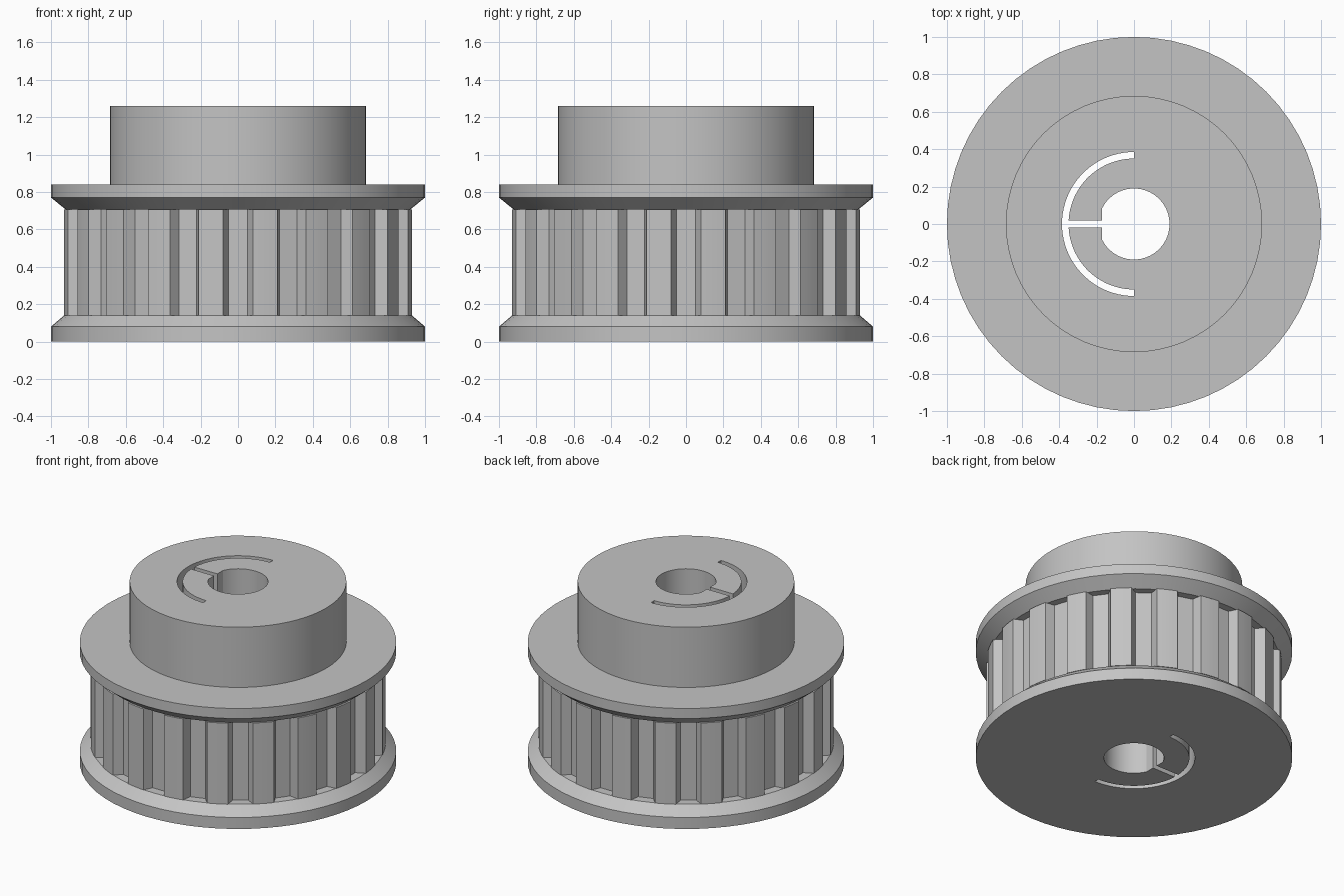
import bpy
import bmesh
from math import asin, cos, sin, radians, pi

if "Cube" in bpy.data.objects:
    bpy.data.objects.remove(bpy.data.objects["Cube"])

grey = bpy.data.materials.new("machined_grey")
grey.use_nodes = True
GREY = (0.55, 0.55, 0.55, 1)
grey.diffuse_color = GREY
grey.node_tree.nodes["Principled BSDF"].inputs["Base Color"].default_value = GREY


def arc(radius, start, end, steps):
    """Points along an arc, angles in degrees."""
    turns = [radians(start + (end - start) * i / steps) for i in range(steps + 1)]
    return [(radius * cos(t), radius * sin(t)) for t in turns]


def loft(name, sections):
    """Solid through matching outlines, given as (outline, z) from bottom to top."""
    bm = bmesh.new()
    rings = [[bm.verts.new((x, y, z)) for x, y in outline] for outline, z in sections]
    count = len(rings[0])
    for low, high in zip(rings, rings[1:]):
        for i in range(count):
            j = (i + 1) % count
            bm.faces.new((low[i], low[j], high[j], high[i]))
    bm.faces.new(rings[0][::-1])
    bm.faces.new(rings[-1])
    bmesh.ops.recalc_face_normals(bm, faces=bm.faces)
    mesh = bpy.data.meshes.new(name)
    bm.to_mesh(mesh)
    bm.free()
    mesh.materials.append(grey)
    obj = bpy.data.objects.new(name, mesh)
    bpy.context.collection.objects.link(obj)
    return obj


def disc(name, levels, sides=64):
    """Turned part from (radius, z) levels."""
    return loft(name, [(arc(r, 0, 360, sides)[:-1], z) for r, z in levels])


def tooth_outline(teeth=20, crown=0.933, root=0.87):
    """Trapezoidal grooves between rounded crowns, starting with a groove at the front."""
    pitch = 2 * pi / teeth
    floor, lip = asin(0.05 / root), asin(0.08 / crown)
    points = []
    for i in range(teeth):
        mid = i * pitch - pi / 2
        points += [(root * cos(mid + a), root * sin(mid + a)) for a in (-floor, floor)]
        span = pitch - 2 * lip
        for k in range(4):
            a = mid + lip + span * k / 3
            points.append((crown * cos(a), crown * sin(a)))
    return points


# Stacked parts
parts = [
    disc("lower_flange", [(1, 0), (1, 0.08), (0.93, 0.14)]),
    loft("toothed_ring", [(tooth_outline(), 0.14), (tooth_outline(), 0.705)]),
    disc("upper_flange", [(0.92, 0.705), (1, 0.77), (1, 0.84)]),
    disc("hub", [(0.685, 0.84), (0.685, 1.26)]),
]

# Flat-sided bore joined by a slit to a half-ring slot
half = arc(0.19, 0, 155, 20)
flat_x = half[-1][0]
half += [(flat_x, 0.018), (-0.35, 0.018)]
half += arc(0.35, 176, 90, 20) + arc(0.385, 90, 180, 22)
bore = half + [(x, -y) for x, y in half[-2:0:-1]]
cutter = loft("bore_cutter", [(bore, -0.1), (bore, 1.4)])
cutter.hide_render = True

# Cut every part, then smooth the round walls
for part in parts:
    bpy.ops.object.select_all(action='DESELECT')
    part.select_set(True)
    bpy.context.view_layer.objects.active = part
    cut = part.modifiers.new("bore", 'BOOLEAN')
    cut.operation = 'DIFFERENCE'
    cut.solver = 'EXACT'
    cut.object = cutter
    bpy.ops.object.modifier_apply(modifier=cut.name)
    bpy.ops.object.shade_smooth_by_angle(angle=radians(25))

bpy.data.objects.remove(cutter)
